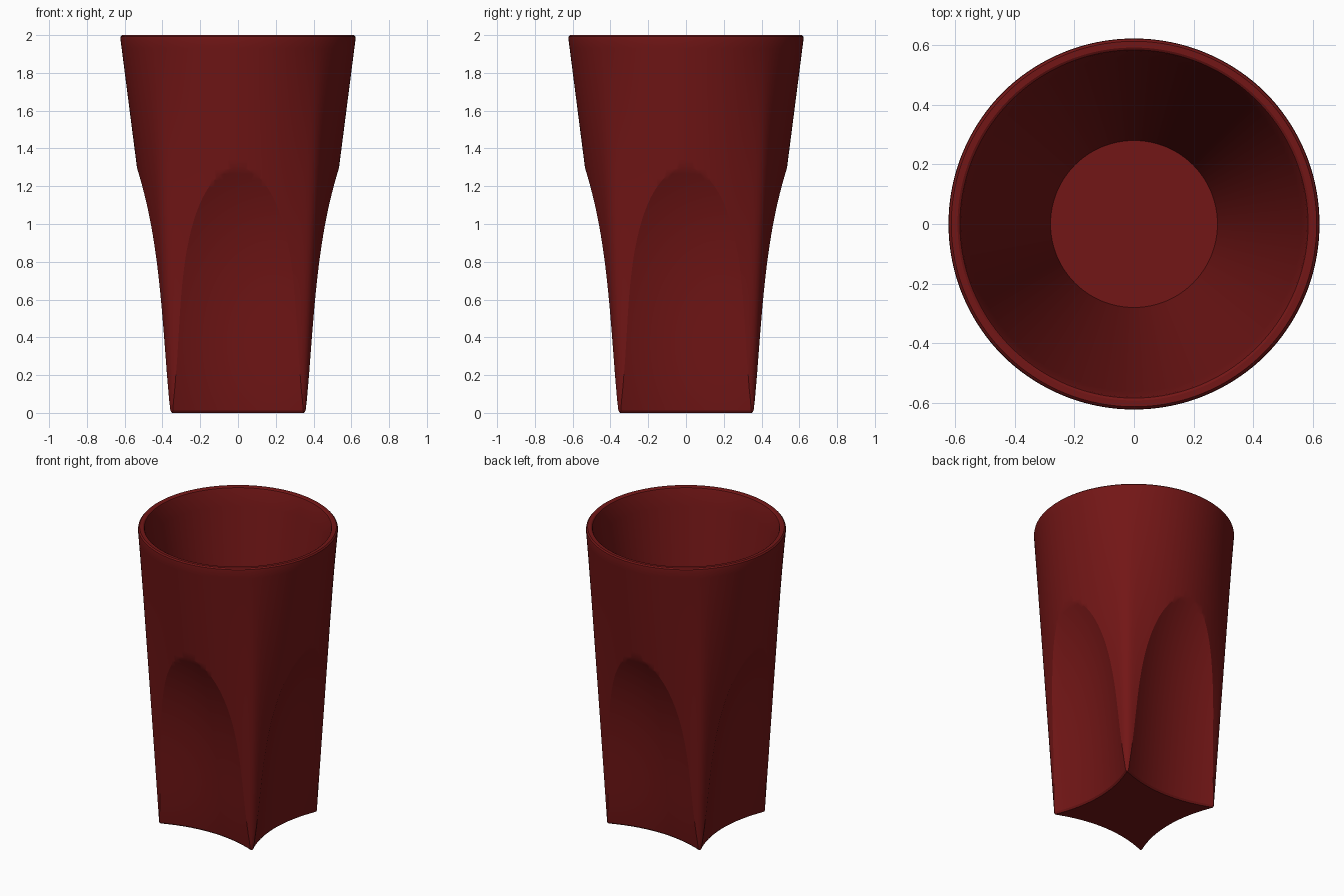
import bpy, bmesh, math

if "Cube" in bpy.data.objects:
    bpy.data.objects.remove(bpy.data.objects["Cube"])

SEG = 192
TOP_R, BASE_HALF = 0.625, 0.368
FLUTE_R = 0.84

mat = bpy.data.materials.new("deep_red")
mat.diffuse_color = (0.17, 0.008, 0.008, 1)
mat.use_nodes = True
mat.node_tree.nodes["Principled BSDF"].inputs["Base Color"].default_value = mat.diffuse_color


def make_object(name, bm):
    bmesh.ops.recalc_face_normals(bm, faces=bm.faces)
    me = bpy.data.meshes.new(name)
    bm.to_mesh(me)
    bm.free()
    me.materials.append(mat)
    ob = bpy.data.objects.new(name, me)
    bpy.context.collection.objects.link(ob)
    return ob


def bridge(bm, a, b):
    n = len(a)
    for i in range(n):
        bm.faces.new((a[i], a[(i + 1) % n], b[(i + 1) % n], b[i]))


# Outer wall: soft square at the base blending to a circle at the rim
def outer_radius(ang, z):
    p = 16
    square = BASE_HALF * (abs(math.cos(ang))**p + abs(math.sin(ang))**p)**(-1 / p)
    t = z / 2
    return square * (1 - t) + TOP_R * t


rows = [(0.0, -0.008), (0.004, -0.003), (0.012, 0.0)]
rows += [(0.012 + 1.968 * i / 40, 0.0) for i in range(1, 41)]
rows += [(1.992, -0.003), (2.0, -0.012)]

bm = bmesh.new()
rings = []
for z, off in rows:
    ring = []
    for i in range(SEG):
        a = 2 * math.pi * i / SEG
        r = outer_radius(a, z) + off
        ring.append(bm.verts.new((r * math.cos(a), r * math.sin(a), z)))
    rings.append(ring)
# Inner wall: plain cone down to a round floor
inner = [(0.592, 2.0), (0.584, 1.995), (0.58, 1.985)]
inner += [(0.58 - 0.30 * i / 16, 1.985 - 1.735 * i / 16) for i in range(1, 17)]
for r, z in inner:
    rings.append([bm.verts.new((r * math.cos(2 * math.pi * i / SEG),
                                r * math.sin(2 * math.pi * i / SEG), z)) for i in range(SEG)])
for a, b in zip(rings, rings[1:]):
    bridge(bm, a, b)
bm.faces.new(rings[0])
bm.faces.new(rings[-1])
tumbler = make_object("tumbler", bm)

# Flute depth along the height, interpolated through four points
PTS = [(0, 0.285), (0.65, 0.36), (1.1, 0.457), (1.3, 0.536)]


def flute_depth(z):
    total = 0
    for i, (zi, yi) in enumerate(PTS):
        w = yi
        for j, (zj, _) in enumerate(PTS):
            if i != j:
                w *= (z - zj) / (zi - zj)
        total += w
    return total - max(0, 0.012 - z) * 0.6


# Flute cutter: concave curved block, one per side
def flute_cutter(k):
    bm = bmesh.new()
    zs = [-0.05, -0.01, 0.012] + [0.012 + 1.45 * i / 44 for i in range(1, 45)]
    rot = k * math.pi / 2
    c, s = math.cos(rot), math.sin(rot)
    loops = []
    for z in zs:
        pts = [(-0.5 + i / 40, 0) for i in range(41)]
        pts = [(x, flute_depth(z) + x * x / (2 * FLUTE_R)) for x, _ in pts]
        pts += [(0.5, 1.3), (-0.5, 1.3)]
        loops.append([bm.verts.new((x * c - y * s, x * s + y * c, z)) for x, y in pts])
    for a, b in zip(loops, loops[1:]):
        bridge(bm, a, b)
    bm.faces.new(loops[0])
    bm.faces.new(loops[-1])
    ob = make_object("flute_cutter_%d" % k, bm)
    ob.hide_render = True
    return ob


bpy.context.view_layer.objects.active = tumbler
tumbler.select_set(True)
for k in range(4):
    cutter = flute_cutter(k)
    mod = tumbler.modifiers.new("flute", 'BOOLEAN')
    mod.operation = 'DIFFERENCE'
    mod.solver = 'EXACT'
    mod.object = cutter
    bpy.ops.object.modifier_apply(modifier=mod.name)
    bpy.data.objects.remove(cutter)

bpy.ops.object.shade_smooth_by_angle(angle=math.radians(25))
